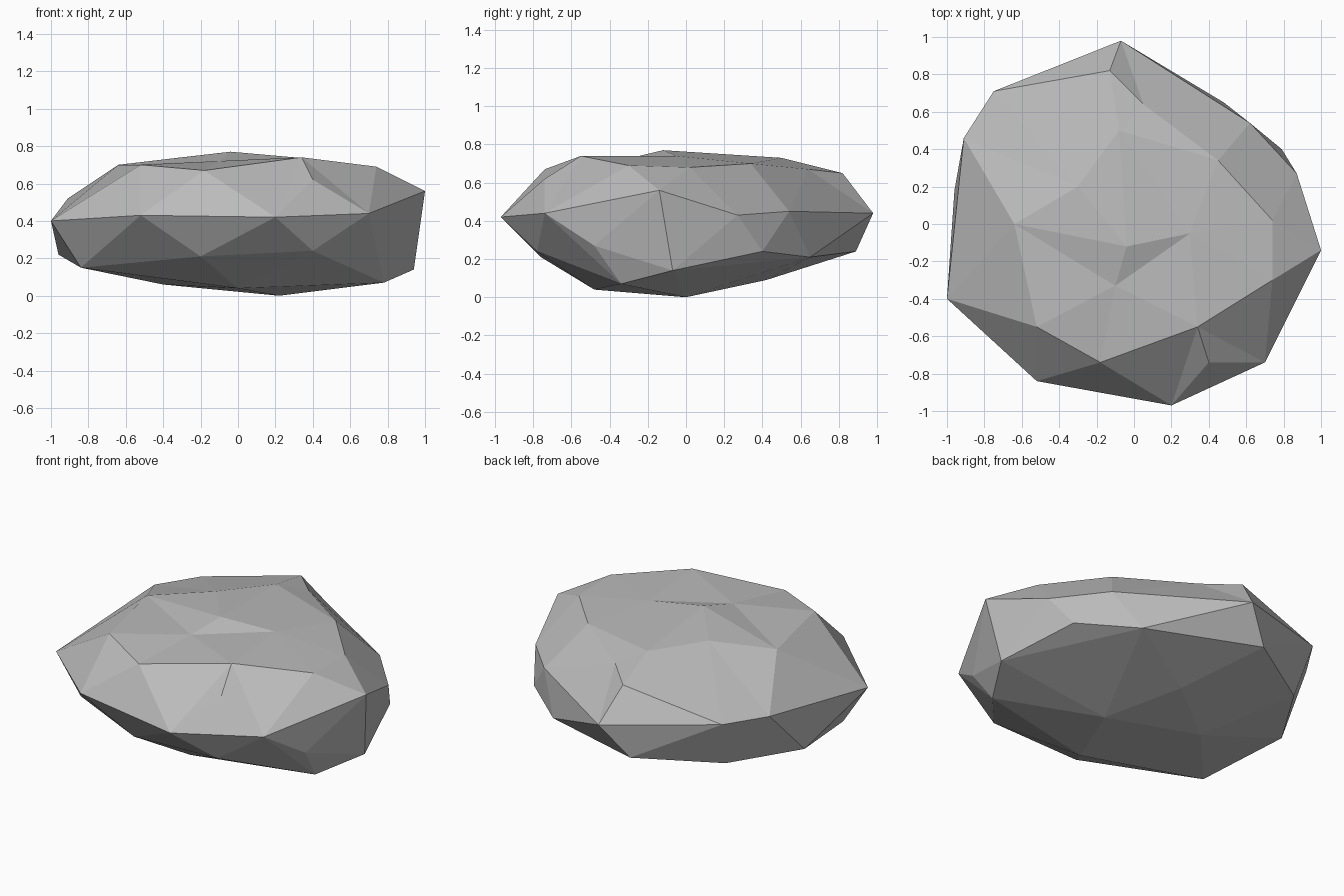
import bpy
import bmesh
from mathutils import Vector
from mathutils.geometry import delaunay_2d_cdt

default_cube = bpy.data.objects.get("Cube")
if default_cube:
    bpy.data.objects.remove(default_cube, do_unlink=True)

# Widest ridge around the stone, counter-clockwise from its front corner
rim = [
    (-1, -.4, .4), (-.52, -.84, .43), (.2, -.97, .42), (.7, -.74, .44),
    (1, -.14, .56), (.87, .27, .43), (.62, .54, .45), (-.07, .98, .44),
    (-.75, .71, .52), (-.91, .46, .52),
]

# Corners of the worn upper surface
crown = [
    (-.52, -.55, .7), (-.18, -.74, .67), (.34, -.55, .74), (.4, -.74, .62),
    (.74, -.3, .69), (.74, .02, .68), (.45, .34, .7), (.05, .64, .67),
    (-.08, .5, .73), (-.13, .82, .65), (-.3, .2, .74), (-.64, 0, .7),
    (-.04, -.12, .77), (-.1, -.33, .72), (.3, -.05, .74),
]

# Corners of the undercut sides and the resting face
underside = [
    (-.84, -.38, .15), (-.2, -.76, .21), (.4, -.78, .24), (.81, -.48, .27),
    (.78, -.34, .07), (.94, -.07, .14), (.79, .4, .24), (.48, .65, .21),
    (-.23, .89, .24), (-.7, .6, .22), (-.96, .18, .22), (0, .42, .09),
    (-.4, .12, .06), (.22, 0, 0), (0, -.48, .04),
]


def flat_material(name, colour):
    material = bpy.data.materials.new(name)
    material.use_nodes = True
    material.diffuse_color = colour
    shader = next(n for n in material.node_tree.nodes if n.type == "BSDF_PRINCIPLED")
    shader.inputs["Base Color"].default_value = colour
    return material


def add_underside(bm, rim_verts):
    """Wrap the lower corners and the rim, leaving the top open."""
    lower_verts = [bm.verts.new(point) for point in underside]
    bmesh.ops.convex_hull(bm, input=rim_verts + lower_verts)
    rim_set = set(rim_verts)
    lid = [face for face in bm.faces if all(v in rim_set for v in face.verts)]
    bmesh.ops.delete(bm, geom=lid, context="FACES_ONLY")


def add_crown(bm, rim_verts):
    """Span the rim with facets that pass through every crown corner."""
    top_verts = rim_verts + [bm.verts.new(point) for point in crown]
    flat_points = [Vector((v.co.x, v.co.y)) for v in top_verts]
    result = delaunay_2d_cdt(flat_points, [], [], 0, 1e-5)
    triangles, sources = result[2], result[3]
    for triangle in triangles:
        corners = [top_verts[sources[i][0]] for i in triangle]
        if bm.faces.get(corners) is None:
            bm.faces.new(corners)


bm = bmesh.new()
rim_verts = [bm.verts.new(point) for point in rim]
add_underside(bm, rim_verts)
add_crown(bm, rim_verts)
loose = [v for v in bm.verts if not v.link_faces]
bmesh.ops.delete(bm, geom=loose, context="VERTS")
bmesh.ops.recalc_face_normals(bm, faces=bm.faces[:])

# One faceted stone
mesh = bpy.data.meshes.new("rock")
bm.to_mesh(mesh)
bm.free()
mesh.materials.append(flat_material("stone grey", (.5, .5, .5, 1)))
rock = bpy.data.objects.new("rock", mesh)
bpy.context.collection.objects.link(rock)
